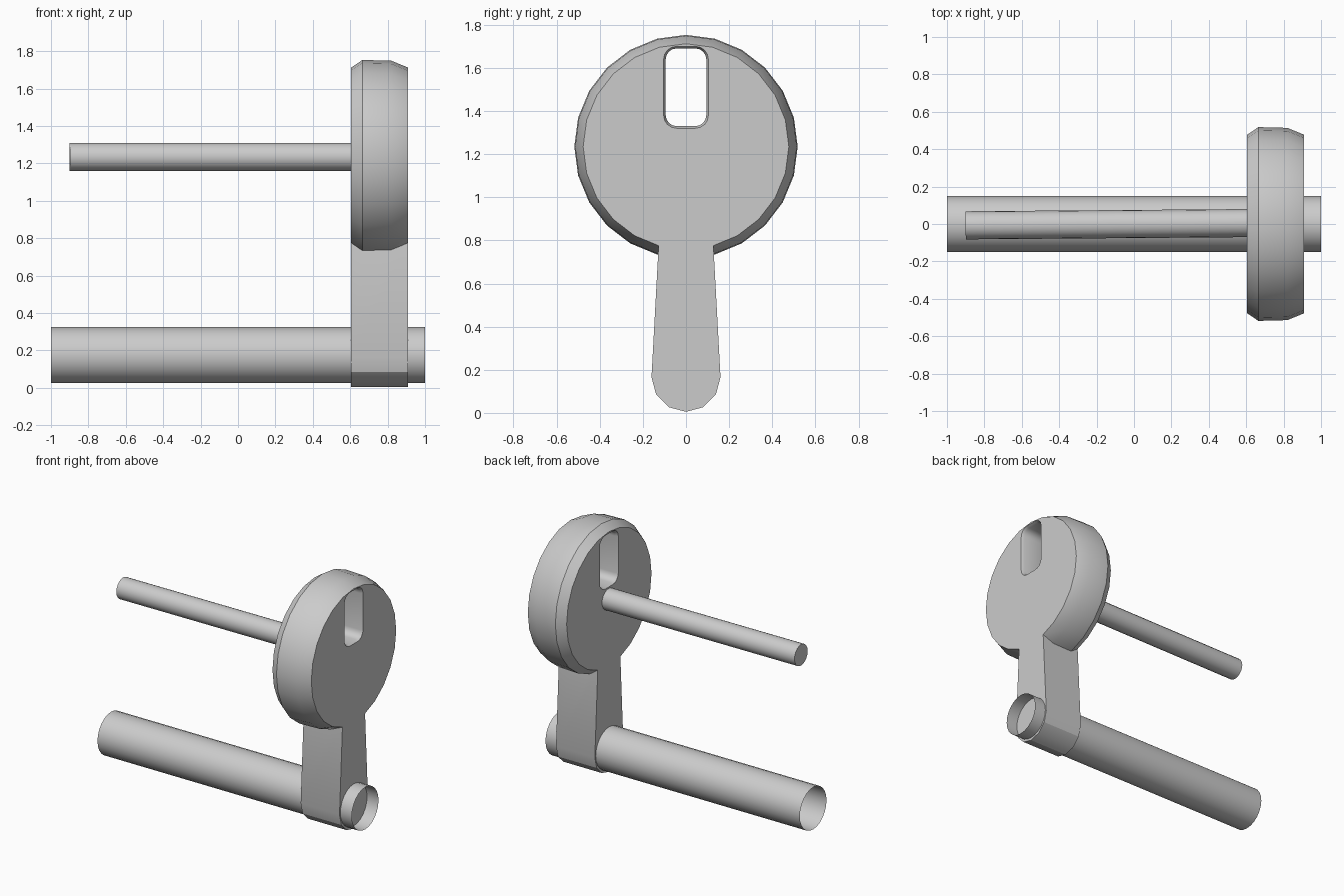
import bpy, bmesh
from math import sin, cos, pi, radians, tau
from mathutils import Matrix

cube = bpy.data.objects.get("Cube")
if cube:
    bpy.data.objects.remove(cube, do_unlink=True)

X0, X1 = 0.605, 0.91      # plate thickness range
HUB_Z = 1.235             # wheel centre height

grey = bpy.data.materials.new("plain grey")
grey.use_nodes = True
grey.diffuse_color = (0.6, 0.6, 0.6, 1)
grey.node_tree.nodes["Principled BSDF"].inputs["Base Color"].default_value = (0.6, 0.6, 0.6, 1)


def loft(name, rings, caps=True):
    """Skin a list of (x, [(y, z), ...]) cross-sections along x."""
    bm = bmesh.new()
    loops = [[bm.verts.new((x, y, z)) for y, z in ring] for x, ring in rings]
    n = len(loops[0])
    for a, b in zip(loops, loops[1:]):
        for i in range(n):
            j = (i + 1) % n
            bm.faces.new((a[i], a[j], b[j], b[i]))
    if caps:
        bm.faces.new(loops[0][::-1])
        bm.faces.new(loops[-1])
    bmesh.ops.recalc_face_normals(bm, faces=bm.faces)
    mesh = bpy.data.meshes.new(name)
    bm.to_mesh(mesh)
    bm.free()
    mesh.materials.append(grey)
    ob = bpy.data.objects.new(name, mesh)
    bpy.context.collection.objects.link(ob)
    return ob


def circle(r, z, n):
    return [(r * sin(tau * i / n), z + r * cos(tau * i / n)) for i in range(n)]


def slot(w, h, r, z):
    """Rounded rectangle outline, half sizes w and h."""
    pts = []
    for k, (sy, sz) in enumerate([(1, 1), (-1, 1), (-1, -1), (1, -1)]):
        for s in range(5):
            a = (k + s / 4) * pi / 2
            pts.append((sy * (w - r) + r * cos(a), z + sz * (h - r) + r * sin(a)))
    return pts


def boolean(target, other, operation):
    mod = target.modifiers.new(operation.title(), "BOOLEAN")
    mod.object, mod.operation, mod.solver = other, operation, "EXACT"
    bpy.context.view_layer.objects.active = target
    bpy.ops.object.modifier_apply(modifier=mod.name)
    bpy.data.objects.remove(other, do_unlink=True)


def smooth(ob, angle=35):
    bpy.ops.object.select_all(action="DESELECT")
    ob.select_set(True)
    bpy.context.view_layer.objects.active = ob
    bpy.ops.object.shade_smooth_by_angle(angle=radians(angle))


# Wheel with chamfered rim
rim = [(X0, 0.477), (0.665, 0.518), (0.82, 0.514), (X1, 0.477)]
wheel = loft("wheel_and_arm", [(x, circle(r, HUB_Z, 24)) for x, r in rim])

# Tapered arm with a rounded foot, joined flush with the wheel
foot = [(0.16 * cos(a), 0.165 + 0.16 * sin(a))
        for a in (pi + pi * i / 6 for i in range(7))]
profile = foot + [(0.115, 1.0), (-0.115, 1.0)]
boolean(wheel, loft("arm", [(X0, profile), (X1, profile)]), "UNION")

# Rounded slot through the wheel, softened at both faces
wide, narrow = slot(0.104, 0.19, 0.06, 1.51), slot(0.094, 0.18, 0.05, 1.51)
cutter = loft("slot_cutter", [(X0 - 0.01, wide), (X0, wide), (X0 + 0.02, narrow),
                              (X1 - 0.02, narrow), (X1, wide), (X1 + 0.01, wide)])
boolean(wheel, cutter, "DIFFERENCE")
smooth(wheel, 30)

# Open tube through the foot of the arm
smooth(loft("lower_tube", [(x, circle(0.15, 0.175, 24)) for x in (-1, 1)], caps=False))

# Solid handle rod fixed to the wheel centre, very slightly angled
rod = loft("upper_rod", [(x, circle(0.075, HUB_Z, 20)) for x in (-0.9, 0.65)])
rod.data.transform(Matrix.Rotation(radians(0.45), 4, "Z"))
smooth(rod)
